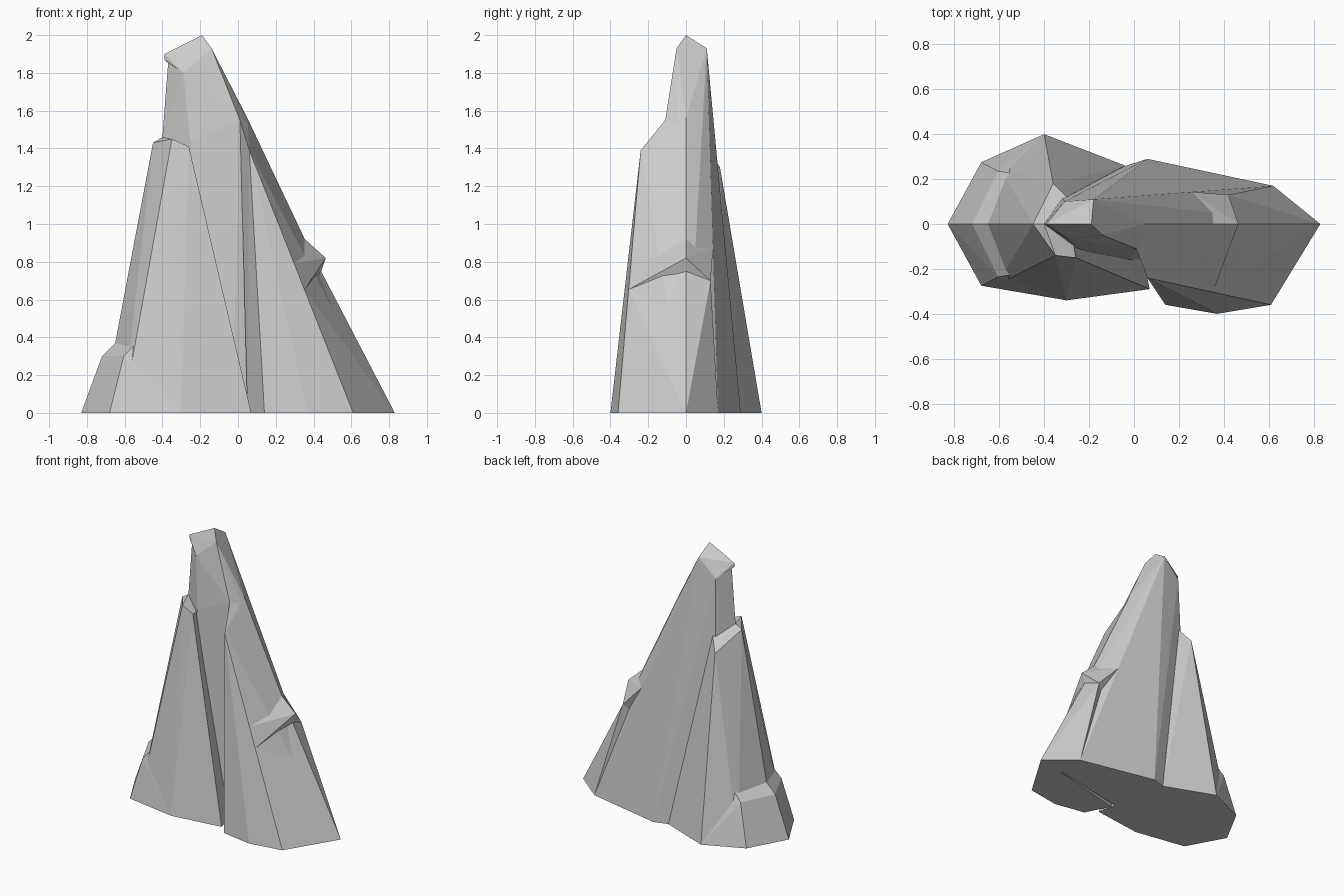
import bpy, bmesh
from mathutils import Vector

if "Cube" in bpy.data.objects:
    bpy.data.objects.remove(bpy.data.objects["Cube"])


def P(x, y, z=0):
    return Vector((x, y, z))


def mid(x, z=0):
    """Point on the centre plane."""
    return P(x, 0, z)


def nose(tip, shoulder, half, z=0):
    """Blunt wedge ring: a centre tip and two mirrored shoulders."""
    return [mid(tip, z)] + [P(shoulder, s * half, z) for s in (-1, 1)]


def block(name, points):
    """One chiselled block of stone: the convex hull of its corners."""
    bm = bmesh.new()
    for p in points:
        bm.verts.new(p)
    bmesh.ops.convex_hull(bm, input=bm.verts[:])
    loose = [v for v in bm.verts if not v.link_faces]
    bmesh.ops.delete(bm, geom=loose, context='VERTS')
    bmesh.ops.recalc_face_normals(bm, faces=bm.faces[:])
    me = bpy.data.meshes.new(name)
    bm.to_mesh(me)
    bm.free()
    ob = bpy.data.objects.new(name, me)
    bpy.context.collection.objects.link(ob)
    return ob


# Corners shared between neighbouring blocks
back_top, front_top = P(-.18, .11, 1.93), P(-.14, -.05, 1.93)
neck = [P(-.29, -.07, 1.8), P(-.31, .1, 1.8)]
ridge, ridge_foot = mid(.05, 1.56), mid(.79)
shoulder = P(.01, -.11, 1.55)
brow = P(.06, -.24, 1.39)
front_foot, back_foot = P(.61, -.36), P(.62, .17)
core = mid(.2, .5)

# Right ledge corners, placed along the long ridges
notch = brow.lerp(front_foot, .53)
under = [notch, mid(.44, .75), P(.42, .13, .7), core]

# Tall main spire
spire = block("rock_spire", neck + [
    back_top, front_top, mid(-.37, 1.85), mid(-.4, 1.46), ridge, shoulder,
    P(-.25, -.11, 1.43), P(.06, .29), back_foot, ridge_foot,
    P(-.03, -.17), P(-.35, .16), mid(-.45)])

parts = [
    # Overhanging cap at the summit
    block("summit_cap", neck + [
        mid(-.19, 2), back_top, front_top, mid(-.39, 1.9), mid(-.39, 1.87)]),
    # Front buttress with its sharp left edge
    block("front_buttress", [
        shoulder, brow, ridge, ridge_foot, front_foot,
        P(.37, -.4), P(.14, -.36), P(.05, -.18), core]),
    # Right foot and the ledge above it
    block("right_foot", under + [mid(.83), front_foot, back_foot]),
    block("right_ledge", under + [
        ridge.lerp(ridge_foot, .41), mid(.465, .82),
        brow.lerp(front_foot, .43), back_top.lerp(back_foot, .55)]),
    # Lower left peak
    block("left_peak", nose(-.72, -.61, .27) + [
        P(-.3, -.34), P(.07, -.29), P(-.04, .26), P(-.4, .4),
        mid(-.45, 1.43), mid(-.4, 1.46), P(-.35, -.14, 1.45),
        P(-.26, -.15, 1.41), P(-.36, .18, 1.3), P(-.3, .12, 1.39)]),
    # Stepped left foot
    block("left_foot", nose(-.83, -.68, .275) + nose(-.72, -.605, .235, .3)
          + nose(-.65, -.54, .225, .37) + [P(-.4, .4), P(-.3, -.34)]),
]

# Fuse all blocks into one solid rock
for part in parts:
    mod = spire.modifiers.new(part.name, 'BOOLEAN')
    mod.operation, mod.solver, mod.object = 'UNION', 'EXACT', part
bpy.context.view_layer.update()
fused = bpy.data.meshes.new_from_object(
    spire.evaluated_get(bpy.context.evaluated_depsgraph_get()))
spire.modifiers.clear()
spire.data = fused
for part in parts:
    bpy.data.objects.remove(part)
